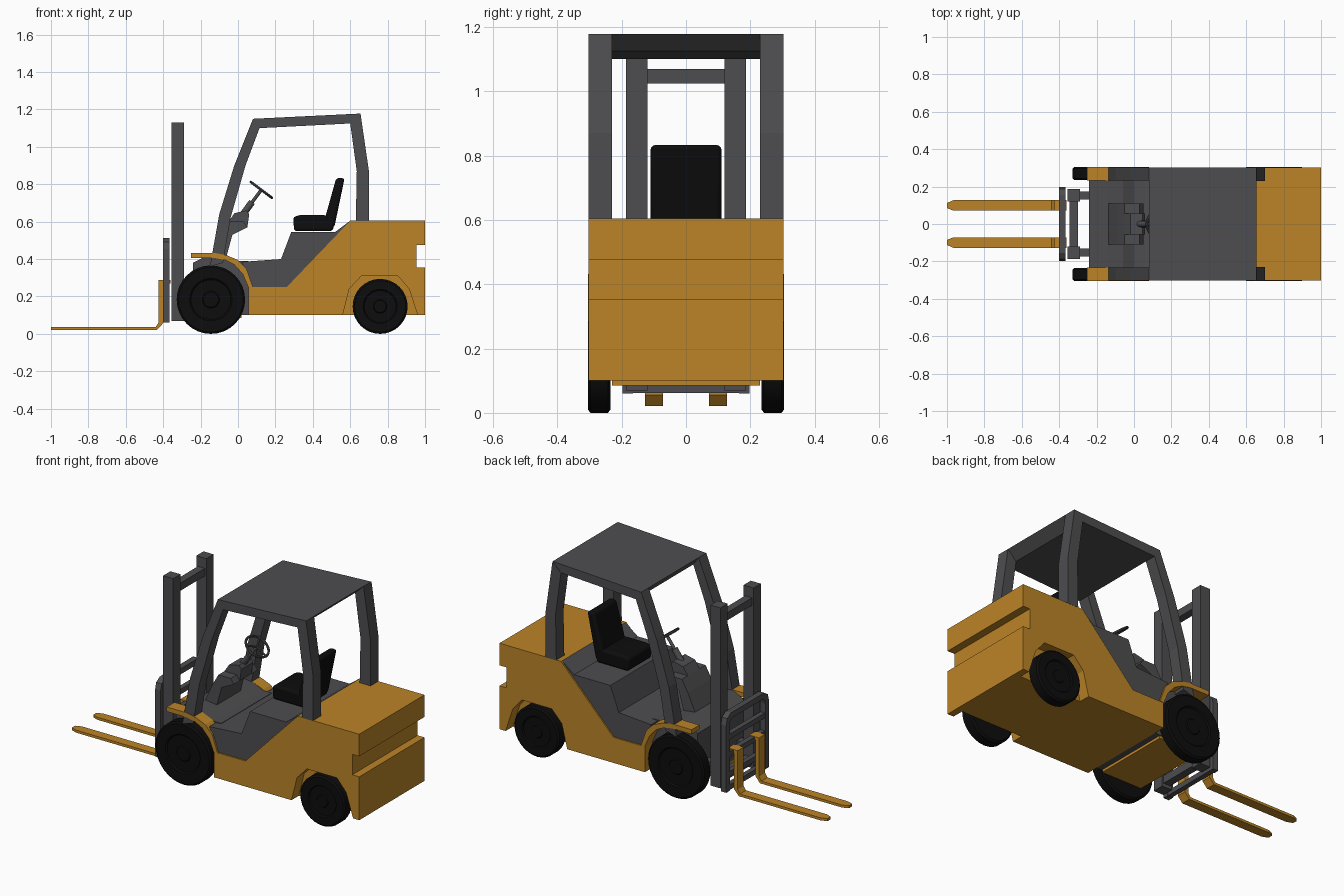
import bpy, bmesh, math
from mathutils import Vector

if "Cube" in bpy.data.objects:
    bpy.data.objects.remove(bpy.data.objects["Cube"])


def material(name, color):
    m = bpy.data.materials.new(name)
    m.diffuse_color = color
    m.use_nodes = True
    m.node_tree.nodes["Principled BSDF"].inputs["Base Color"].default_value = m.diffuse_color
    return m


ORANGE = material("orange paint", (0.50, 0.23, 0.02, 1))
BLACK = material("black rubber", (0.004, 0.004, 0.004, 1))
GREY = material("dark grey metal", (0.075, 0.075, 0.08, 1))


def finish(name, bm, mat, smooth=False):
    bmesh.ops.recalc_face_normals(bm, faces=bm.faces)
    me = bpy.data.meshes.new(name)
    bm.to_mesh(me)
    bm.free()
    me.materials.append(mat)
    ob = bpy.data.objects.new(name, me)
    bpy.context.collection.objects.link(ob)
    if smooth:
        bpy.ops.object.select_all(action='DESELECT')
        ob.select_set(True)
        bpy.context.view_layer.objects.active = ob
        bpy.ops.object.shade_smooth_by_angle(angle=math.radians(35))
    return ob


def prism(name, pts, a, b, mat, axis='y', bevel=0):
    """Extrude a 2D profile from a to b along x, y or z."""
    place = {'x': lambda p, t: (t, p[0], p[1]),
             'y': lambda p, t: (p[0], t, p[1]),
             'z': lambda p, t: (p[0], p[1], t)}[axis]
    bm = bmesh.new()
    face = bm.faces.new([bm.verts.new(place(p, a)) for p in pts])
    ext = bmesh.ops.extrude_face_region(bm, geom=[face])['geom']
    d = Vector(place((0, 0), b - a))
    bmesh.ops.translate(bm, vec=d, verts=[v for v in ext if isinstance(v, bmesh.types.BMVert)])
    ob = finish(name, bm, mat, smooth=bevel > 0)
    if bevel:
        mod = ob.modifiers.new("rounding", 'BEVEL')
        mod.width, mod.segments = bevel, 3
    return ob


def box(name, x0, x1, y0, y1, z0, z1, mat):
    return prism(name, [(x0, z0), (x1, z0), (x1, z1), (x0, z1)], y0, y1, mat)


def pair(name, pts, y0, y1, mat):
    """The same profile on both sides."""
    for side, s in (("right", -1), ("left", 1)):
        prism(f"{name}_{side}", pts, s * y0, s * y1, mat)


def wheel(name, x, r, s, n=32):
    """Lathed tyre with a stepped hub on its outer face."""
    prof = [(r - .01, .235), (r, .243), (r, .297), (r - .01, .305),
            (r * .62, .305), (r * .58, .298), (r * .25, .298), (r * .22, .303)]
    bm = bmesh.new()
    rings = [[bm.verts.new((x + q * math.cos(2 * math.pi * i / n), s * y,
                            r + q * math.sin(2 * math.pi * i / n)))
              for i in range(n)] for q, y in prof]
    for A, B in zip(rings, rings[1:]):
        for i in range(n):
            bm.faces.new((A[i], A[i - 1], B[i - 1], B[i]))
    bm.faces.new(rings[0])
    bm.faces.new(rings[-1])
    finish(name, bm, BLACK, smooth=True)


def rod(name, p, q, r, mat, n=12):
    p, q = Vector(p), Vector(q)
    bm = bmesh.new()
    bmesh.ops.create_cone(bm, cap_ends=True, segments=n, radius1=r, radius2=r, depth=(q - p).length)
    bm.transform((q - p).to_track_quat('Z', 'Y').to_matrix().to_4x4())
    bmesh.ops.translate(bm, vec=(p + q) / 2, verts=bm.verts)
    return finish(name, bm, mat, smooth=True)


# Body: core between the wheels, plus side panels with rear wheel arches
upper = [(1, .10), (1, .355), (.955, .355), (.955, .475), (1, .475),
         (1, .605), (.6, .605), (.26, .25), (.055, .25), (.055, .10)]
arch = [(.56, .10), (.595, .24), (.66, .31), (.855, .31), (.915, .24), (.96, .10)]
prism("body_core", upper, -.235, .235, ORANGE)
pair("body_side", upper + arch, .235, .303, ORANGE)
box("belly_plate", -.24, .02, -.23, .23, .085, .10, ORANGE)

# Front fenders
pair("front_fender", [(-.25, .432), (-.12, .432), (-.06, .42), (0, .395), (.045, .35), (.08, .25),
                      (.055, .25), (.025, .32), (-.02, .37), (-.07, .395), (-.12, .405), (-.25, .405)],
     .233, .305, ORANGE)

# Grey front chassis, floor with engine cover, and dash console
prism("front_chassis", [(-.24, .10), (.055, .10), (.055, .39), (0, .39), (-.06, .42),
                        (-.14, .43), (-.24, .38)], -.234, .234, GREY)
prism("floor_and_engine_cover", [(.07, .25), (.26, .25), (.6, .605), (.52, .545), (.285, .545),
                                 (.23, .40), (.02, .385), (.03, .36)], -.295, .295, GREY)
prism("dash_console", [(-.14, .42), (-.09, .53), (-.05, .6), (.03, .6), (.05, .57),
                       (-.03, .53), (-.06, .42)], -.11, .11, GREY)
prism("dash_head", [(-.05, .6), (-.02, .645), (.045, .66), (.06, .64), (.05, .57), (0, .56)],
      -.055, .055, GREY)

# Steering column, wheel and spokes
centre = Vector((.125, 0, .77))
rod("steering_column_sleeve", (.02, 0, .63), (.075, 0, .705), .018, GREY)
rod("steering_column", (.05, 0, .67), centre, .009, GREY)
bpy.ops.mesh.primitive_torus_add(location=centre, rotation=(0, math.atan2(.6, .8), 0),
                                 major_radius=.07, minor_radius=.007,
                                 major_segments=24, minor_segments=8)
rim = bpy.context.object
rim.name = "steering_wheel"
rim.data.materials.append(GREY)
bpy.ops.object.shade_smooth_by_angle(angle=math.radians(40))
for i in range(3):
    t = 2 * math.pi * i / 3
    out = Vector((.8, 0, -.6)) * math.cos(t) + Vector((0, 1, 0)) * math.sin(t)
    rod(f"steering_spoke_{i}", centre, centre + out * .068, .006, GREY, 8)

# Overhead guard: posts and roof
pair("front_post", [(-.15, .36), (-.10, .64), (-.02, .9), (.08, 1.15), (.115, 1.10),
                    (.04, .9), (-.04, .62), (-.08, .38)], .232, .302, GREY)
pair("rear_post", [(.655, 1.178), (.70, .87), (.70, .603), (.63, .603), (.635, .87), (.6, 1.125)],
     .230, .304, GREY)
prism("roof", [(.08, 1.15), (.655, 1.178), (.6, 1.125), (.115, 1.10)], -.302, .302, GREY)

# Seat
prism("seat_cushion", [(.30, .55), (.295, .625), (.33, .635), (.47, .635), (.52, .60), (.505, .55)],
      -.11, .11, BLACK, bevel=.014)
prism("seat_back", [(.46, .60), (.525, .833), (.57, .833), (.515, .57), (.48, .56)],
      -.11, .11, BLACK, bevel=.014)

# Wheels
for side, s in (("right", -1), ("left", 1)):
    wheel(f"front_wheel_{side}", -.145, .183, s)
    wheel(f"rear_wheel_{side}", .76, .147, s)

# Mast uprights and cross bars
pair("mast_upright", [(-.355, .07), (-.29, .07), (-.29, 1.13), (-.355, 1.13)], .12, .187, GREY)
for i, z in enumerate((.09, 1.025)):
    box(f"mast_cross_bar_{i}", -.345, -.30, -.12, .12, z, z + .045, GREY)
pair("mast_bracket", [(-.30, .14), (-.23, .14), (-.23, .2), (-.30, .2)], .13, .175, GREY)

# Fork carriage: rounded hoop and rails
outer = [(.198, .06), (.198, .455), (.188, .492), (.155, .513)]
inner = [(.165, .06), (.165, .445), (.16, .467), (.14, .48)]
hoop = (outer + [(-y, z) for y, z in reversed(outer)] +
        [(-y, z) for y, z in inner] + inner[::-1])
prism("carriage_hoop", hoop, -.40, -.365, GREY, axis='x')
for i, z in enumerate((.062, .14, .255, .36)):
    box(f"carriage_rail_{i}", -.397, -.368, -.17, .17, z, z + .03, GREY)

# Forks: bent shank with a tapered tip on each blade
shank = [(-.36, .287), (-.425, .287), (-.425, .06), (-.44, .037), (-.95, .037),
         (-.95, .022), (-.432, .022), (-.402, .055), (-.402, .27), (-.36, .27)]
pair("fork", shank, .071, .127, ORANGE)
for side, s in (("right", -1), ("left", 1)):
    prism(f"fork_tip_{side}", [(-.95, s * .071), (-.965, s * .071), (-1, s * .085),
                               (-1, s * .113), (-.965, s * .127), (-.95, s * .127)],
          .022, .037, ORANGE, axis='z')
